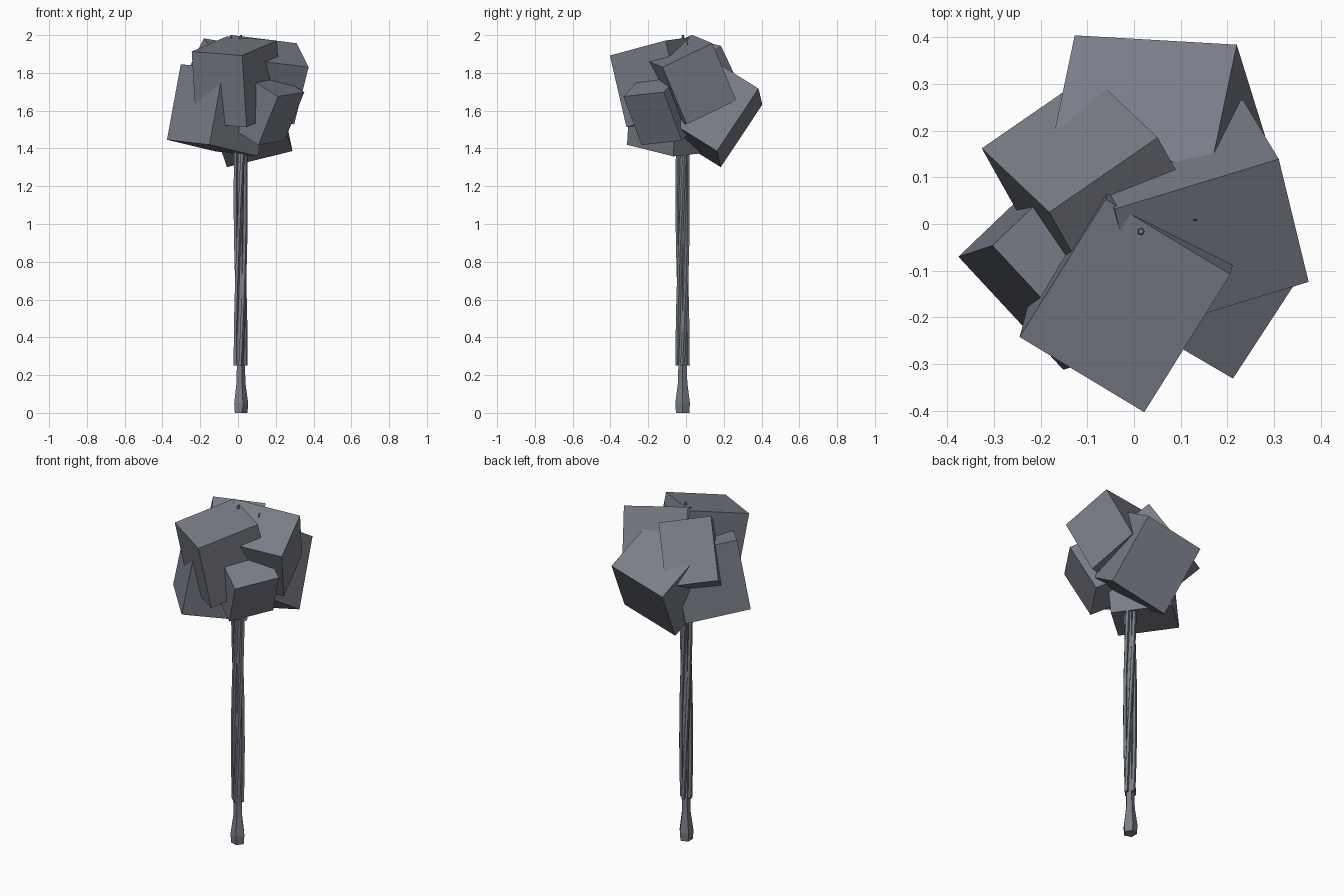
import bpy, bmesh, math
from mathutils import Vector

if "Cube" in bpy.data.objects:
    bpy.data.objects.remove(bpy.data.objects["Cube"])

CX, CY = 0.013, -0.018   # trunk axis

slate = bpy.data.materials.new("slate")
slate.diffuse_color = (.19, .205, .245, 1)
slate.use_nodes = True
slate.node_tree.nodes["Principled BSDF"].inputs["Base Color"].default_value = slate.diffuse_color


def make_object(name, bm):
    bmesh.ops.recalc_face_normals(bm, faces=bm.faces)
    mesh = bpy.data.meshes.new(name)
    bm.to_mesh(mesh)
    bm.free()
    mesh.materials.append(slate)
    ob = bpy.data.objects.new(name, mesh)
    bpy.context.collection.objects.link(ob)
    return ob


def block(name, corner, a, b, depth):
    """Rectangular block from a corner, two edges and a signed depth."""
    c, a, b = Vector(corner), Vector(a), Vector(b)
    length = b.length
    b = (b - b.project(a)).normalized() * length
    d = a.cross(b).normalized() * depth
    bm = bmesh.new()
    bmesh.ops.create_cube(bm, size=1)
    for v in bm.verts:
        v.co = c + a * (v.co.x + .5) + b * (v.co.y + .5) + d * (v.co.z + .5)
    return make_object(name, bm)


def tube(name, stations, sides):
    """Faceted tube through (centre, radius) stations."""
    bm = bmesh.new()
    rings = []
    for (x, y, z), r in stations:
        rings.append([bm.verts.new((x + r * math.cos(2 * math.pi * k / sides),
                                    y + r * math.sin(2 * math.pi * k / sides), z))
                      for k in range(sides)])
    for lo, hi in zip(rings, rings[1:]):
        for k in range(sides):
            n = (k + 1) % sides
            bm.faces.new((lo[k], lo[n], hi[n], hi[k]))
    bm.faces.new(rings[0])
    bm.faces.new(rings[-1])
    return make_object(name, bm)


# Tilted foliage blocks
block("foliage_front_top", (-.245, -.242, 1.913), (.267, -.161, -.021), (.191, .291, .079), -.39)
block("foliage_right", (.310, .139, 1.957), (.064, -.263, -.127), (-.077, .128, -.302), -.37)
block("foliage_back", (-.127, .404, 1.632), (.347, -.02, .085), (.068, -.22, -.331), -.305)
block("foliage_back_left", (-.326, .162, 1.692), (.232, .16, -.04), (.150, -.133, .29), .31)
block("foliage_left", (-.303, -.046, 1.846), (-.073, -.024, -.4), (.221, -.243, -.045), -.36)
block("foliage_front_right", (.212, -.331, 1.675), (.139, .213, .023), (-.12, .07, -.258), .30)

# Trunk with a flared foot and a thin tip
profile = [(0, .037), (.05, .041), (.16, .026), (.25, .024), (1.4, .02), (1.97, .009), (2.0, .006)]
tube("trunk", [((CX + .001 * z, CY + .001 * z, z), r) for z, r in profile], 5)

# Strands twisting slowly up the trunk
STRANDS, STEPS = 4, 8
for s in range(STRANDS):
    stations = []
    for i in range(STEPS + 1):
        t = i / STEPS
        ang = 2 * math.pi * s / STRANDS + 2.2 * t
        stations.append(((CX + .026 * math.cos(ang), CY + .026 * math.sin(ang), .25 + 1.25 * t), .0125))
    tube(f"strand_{s + 1}", stations, 5)

# Twig poking out of the foliage
tube("twig", [((.03, -.01, 1.5), .012), ((.09, .0, 1.75), .008), ((.135, .01, 1.975), .002)], 5)
